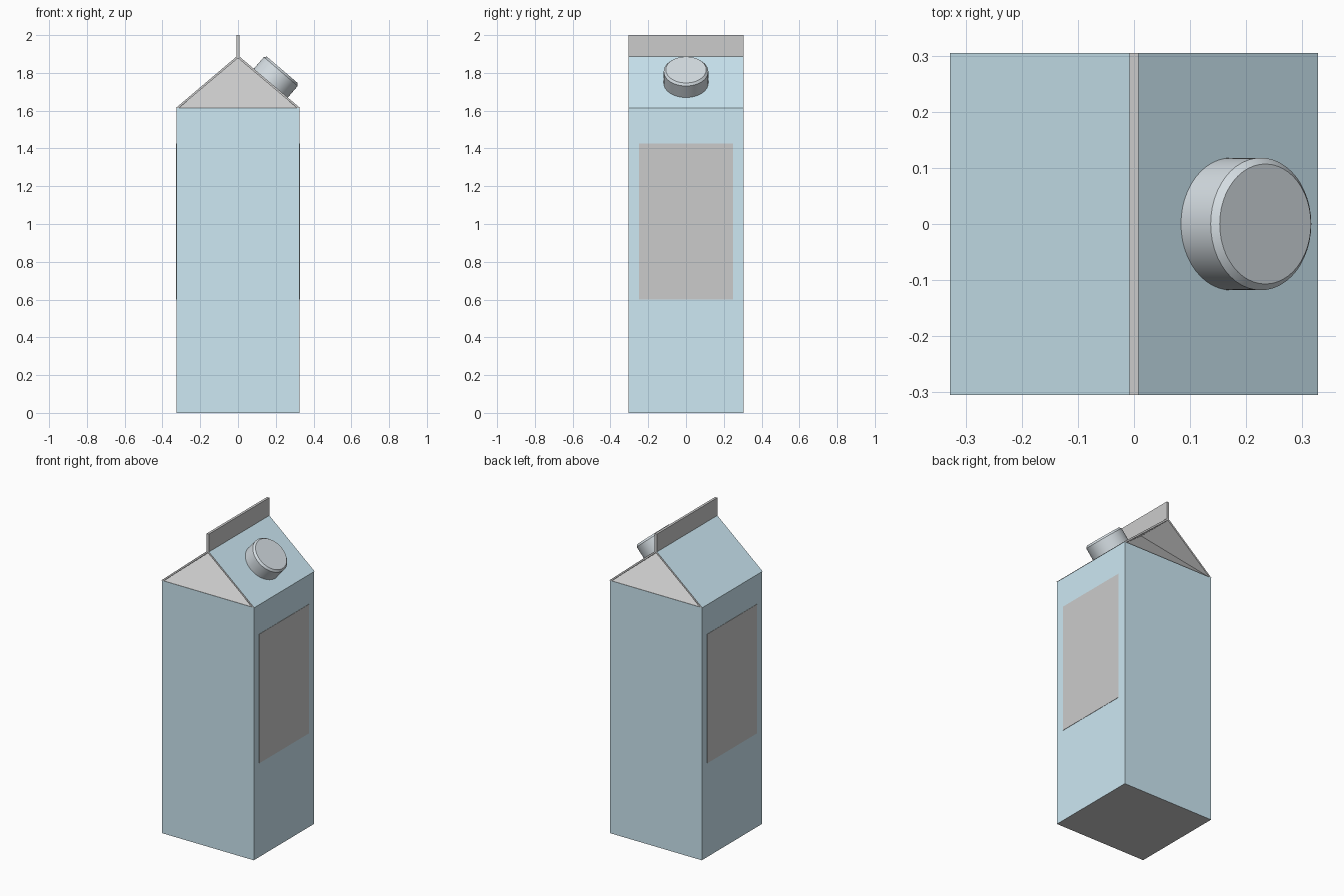
import bpy, bmesh, math
from mathutils import Vector, Matrix

if "Cube" in bpy.data.objects:
    bpy.data.objects.remove(bpy.data.objects["Cube"])

W, D, EAVE, RIDGE = 0.325, 0.305, 1.615, 1.893


def material(name, rgb):
    m = bpy.data.materials.new(name)
    m.diffuse_color = (*rgb, 1)
    m.use_nodes = True
    m.node_tree.nodes["Principled BSDF"].inputs["Base Color"].default_value = m.diffuse_color
    return m


BLUE = material("carton_blue", (0.61, 0.81, 0.90))
GREY = material("board_grey", (0.8, 0.8, 0.8))
CAP = material("cap_grey_blue", (0.67, 0.73, 0.77))


def finish(name, bm, mats=()):
    bmesh.ops.recalc_face_normals(bm, faces=bm.faces)
    me = bpy.data.meshes.new(name)
    bm.to_mesh(me)
    bm.free()
    ob = bpy.data.objects.new(name, me)
    bpy.context.collection.objects.link(ob)
    for m in mats:
        me.materials.append(m)
    return ob


def box(name, lo, hi, mats=()):
    lo, hi = Vector(lo), Vector(hi)
    bm = bmesh.new()
    bmesh.ops.create_cube(bm, size=1, matrix=Matrix.Translation((lo + hi) / 2)
                          @ Matrix.Diagonal((*(hi - lo), 1)))
    return finish(name, bm, mats)


# Carton body: blue walls, grey bottom and top
body = box("carton_body", (-W, -D, 0), (W, D, EAVE), (BLUE, GREY))
for p in body.data.polygons:
    p.material_index = int(abs(p.normal.z) > 0.5)

# Roof: folded board extruded along y, blue outside and grey edges
profile = [(W + .003, EAVE), (0, RIDGE), (-W - .003, EAVE),
           (-W + .013, EAVE), (0, RIDGE - .015), (W - .013, EAVE)]
bm = bmesh.new()
ends = [[bm.verts.new((x, y, z)) for x, z in profile] for y in (-D, D)]
for i in range(6):
    j = (i + 1) % 6
    bm.faces.new((ends[0][i], ends[0][j], ends[1][j], ends[1][i]))
for e in ends:
    bm.faces.new((e[0], e[1], e[4], e[5]))
    bm.faces.new((e[1], e[2], e[3], e[4]))
roof = finish("roof_panels", bm, (BLUE, GREY))
for p in roof.data.polygons:
    p.material_index = int(p.normal.z < 0.5)

# Gable folds: triangles leaning inward under the roof
bm = bmesh.new()
gx, gy, fold = W - .012, D - .002, 0.065
corners = [bm.verts.new((x, y, EAVE)) for x, y in
           ((-gx, -gy), (gx, -gy), (gx, gy), (-gx, gy))]
a, b = (bm.verts.new((0, y, RIDGE - .014)) for y in (-fold, fold))
c0, c1, c2, c3 = corners
for f in ((c0, c1, a), (c2, c3, b), (c1, c2, b, a), (c3, c0, a, b), (c3, c2, c1, c0)):
    bm.faces.new(f)
finish("gable_folds", bm)

# Sealed top fin
box("top_fin", (-.008, -D, RIDGE - .01), (.008, D, 2.0))

# Label panels on both sides
for s, side in ((1, "right"), (-1, "left")):
    xs = sorted((s * (W - .002), s * (W + .002)))
    box("label_" + side, (xs[0], -.25, .60), (xs[1], .25, 1.425))

# Screw cap with a chamfered rim, standing on the right roof slope
bm = bmesh.new()
N = 48
rings = [[bm.verts.new((r * math.cos(2 * math.pi * i / N),
                        r * math.sin(2 * math.pi * i / N), z)) for i in range(N)]
         for r, z in ((.118, -.008), (.118, .082), (.107, .094))]
for lo, hi in zip(rings, rings[1:]):
    for i in range(N):
        j = (i + 1) % N
        bm.faces.new((lo[i], lo[j], hi[j], hi[i]))
bm.faces.new(rings[0][::-1])
bm.faces.new(rings[-1])
cap = finish("screw_cap", bm, (CAP,))
cap.location = (.173, 0, 1.745)
cap.rotation_euler = (0, math.atan2(RIDGE - EAVE, W), 0)
bpy.context.view_layer.objects.active = cap
cap.select_set(True)
bpy.ops.object.shade_smooth_by_angle(angle=math.radians(30))
